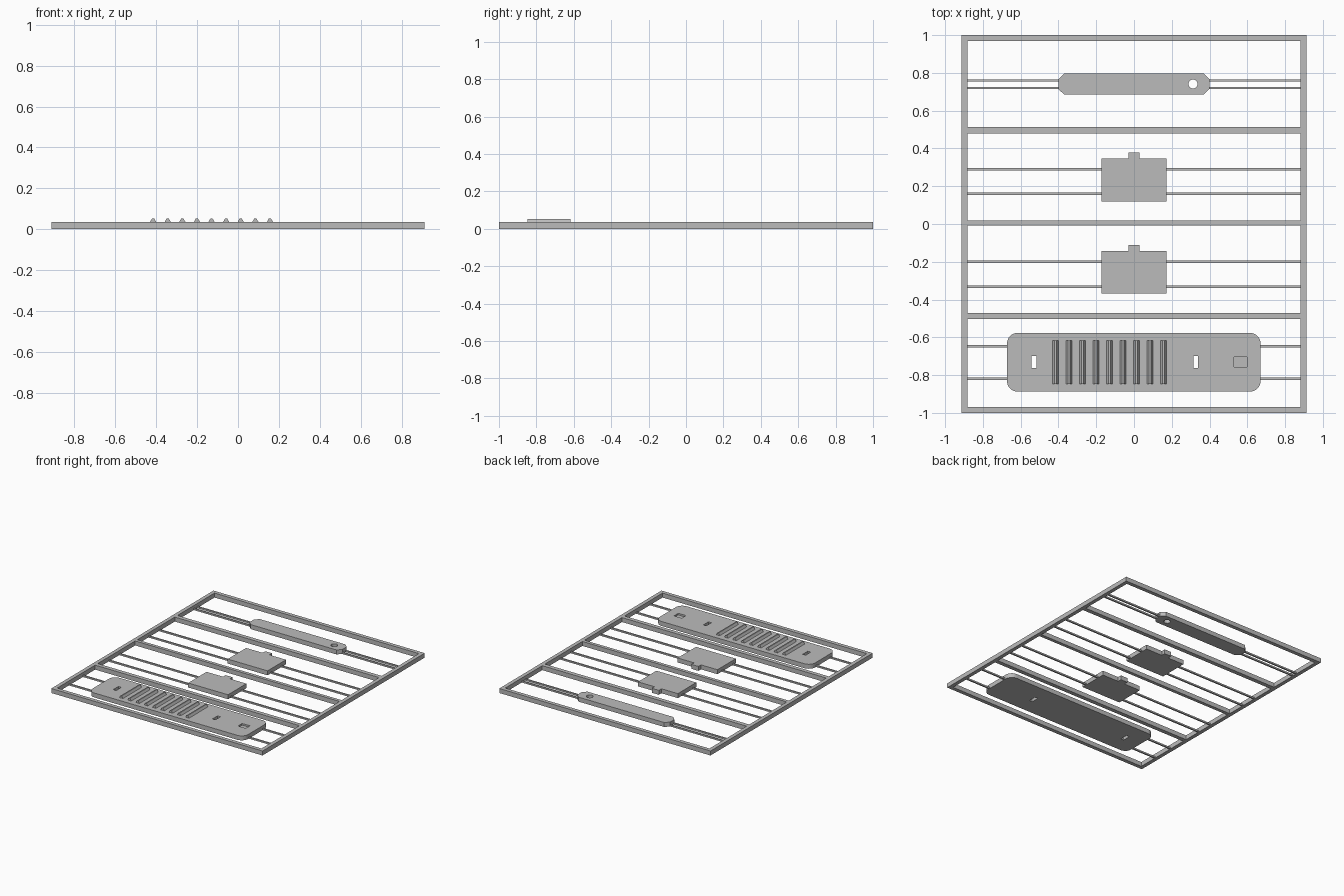
import bpy, bmesh, math

old = bpy.data.objects.get("Cube")
if old:
    bpy.data.objects.remove(old, do_unlink=True)

grey = bpy.data.materials.new("plastic grey")
grey.use_nodes = True
colour = (0.5, 0.5, 0.5, 1)
grey.diffuse_color = colour
grey.node_tree.nodes["Principled BSDF"].inputs["Base Color"].default_value = colour

TOP = 0.035


def prism(name, outline, z0, z1):
    """Extrude a flat xy outline from z0 to z1."""
    bm = bmesh.new()
    base = bm.faces.new([bm.verts.new((x, y, z0)) for x, y in outline])
    up = bmesh.ops.extrude_face_region(bm, geom=[base])["geom"]
    bmesh.ops.translate(bm, vec=(0, 0, z1 - z0),
                        verts=[v for v in up if isinstance(v, bmesh.types.BMVert)])
    bmesh.ops.recalc_face_normals(bm, faces=bm.faces)
    mesh = bpy.data.meshes.new(name)
    bm.to_mesh(mesh)
    bm.free()
    mesh.materials.append(grey)
    ob = bpy.data.objects.new(name, mesh)
    bpy.context.collection.objects.link(ob)
    return ob


def rect(x0, x1, y0, y1):
    return [(x0, y0), (x1, y0), (x1, y1), (x0, y1)]


def rounded(x0, x1, y0, y1, r, steps):
    """Rectangle with arc corners; one step gives a chamfer."""
    pts = []
    for k, (cx, cy) in enumerate(rect(x0 + r, x1 - r, y0 + r, y1 - r)):
        for i in range(steps + 1):
            a = math.pi * (1 + k / 2 + i / steps / 2)
            pts.append((cx + r * math.cos(a), cy + r * math.sin(a)))
    return pts


def cut(target, name, outline, z0=-0.1, z1=0.1):
    cutter = prism(name, outline, z0, z1)
    cutter.hide_render = True
    mod = target.modifiers.new(name, 'BOOLEAN')
    mod.operation = 'DIFFERENCE'
    mod.solver = 'EXACT'
    mod.object = cutter
    bpy.context.view_layer.objects.active = target
    bpy.ops.object.modifier_apply(modifier=mod.name)
    bpy.data.objects.remove(cutter, do_unlink=True)


# Outer frame with four open bays
frame = prism("frame", rect(-0.912, 0.912, -1, 1), 0, TOP)
bays = [(0.513, 0.97), (0.018, 0.48), (-0.47, -0.008), (-0.97, -0.502)]
for y0, y1 in bays:
    cut(frame, "bay_cutter", rect(-0.882, 0.882, y0, y1))

# Thin rods on each side that hold the parts in the frame
rods = [(0.40, (0.76, 0.72)), (0.172, (0.29, 0.16)),
        (0.172, (-0.2, -0.332)), (0.671, (-0.647, -0.819))]
for reach, ys in rods:
    for y in ys:
        for side, s in (("left", 1), ("right", -1)):
            a, b = sorted((s * (reach - 0.004), s * 0.884))
            prism("support_rod_" + side, rect(a, b, y - 0.006, y + 0.006), 0, 0.012)

# Narrow bar with chamfered ends and a round hole
bar = prism("narrow_bar", rounded(-0.40, 0.40, 0.685, 0.797, 0.03, 1), 0, TOP)
hole = [(0.312 + 0.024 * math.cos(math.tau * i / 24),
         0.741 + 0.024 * math.sin(math.tau * i / 24)) for i in range(24)]
cut(bar, "hole_cutter", hole)

# Two square plates, each with a small tab
for name, y in (("rear", 0.119), ("front", -0.369)):
    outline = rect(-0.172, 0.172, y, y + 0.227)
    outline[3:3] = [(0.03, y + 0.227), (0.03, y + 0.259),
                    (-0.03, y + 0.259), (-0.03, y + 0.227)]
    prism(name + "_square_plate", outline, 0, TOP)

# Large rounded plate with two slots and a shallow pocket
plate = prism("large_plate", rounded(-0.672, 0.67, -0.887, -0.577, 0.055, 8), 0, TOP)
for x in (-0.53, 0.327):
    cut(plate, "slot_cutter", rect(x - 0.013, x + 0.013, -0.763, -0.70))
cut(plate, "pocket_cutter", rect(0.53, 0.597, -0.757, -0.705), 0.022, 0.1)

# Row of grip ridges, tapered towards the top
for i in range(9):
    x = -0.415 + i * 0.0714
    ridge = prism("grip_ridge", rect(x - 0.016, x + 0.016, -0.848, -0.617), TOP - 0.001, 0.053)
    for v in ridge.data.vertices:
        if v.co.z > 0.05:
            v.co.x = x + (v.co.x - x) * 0.3
